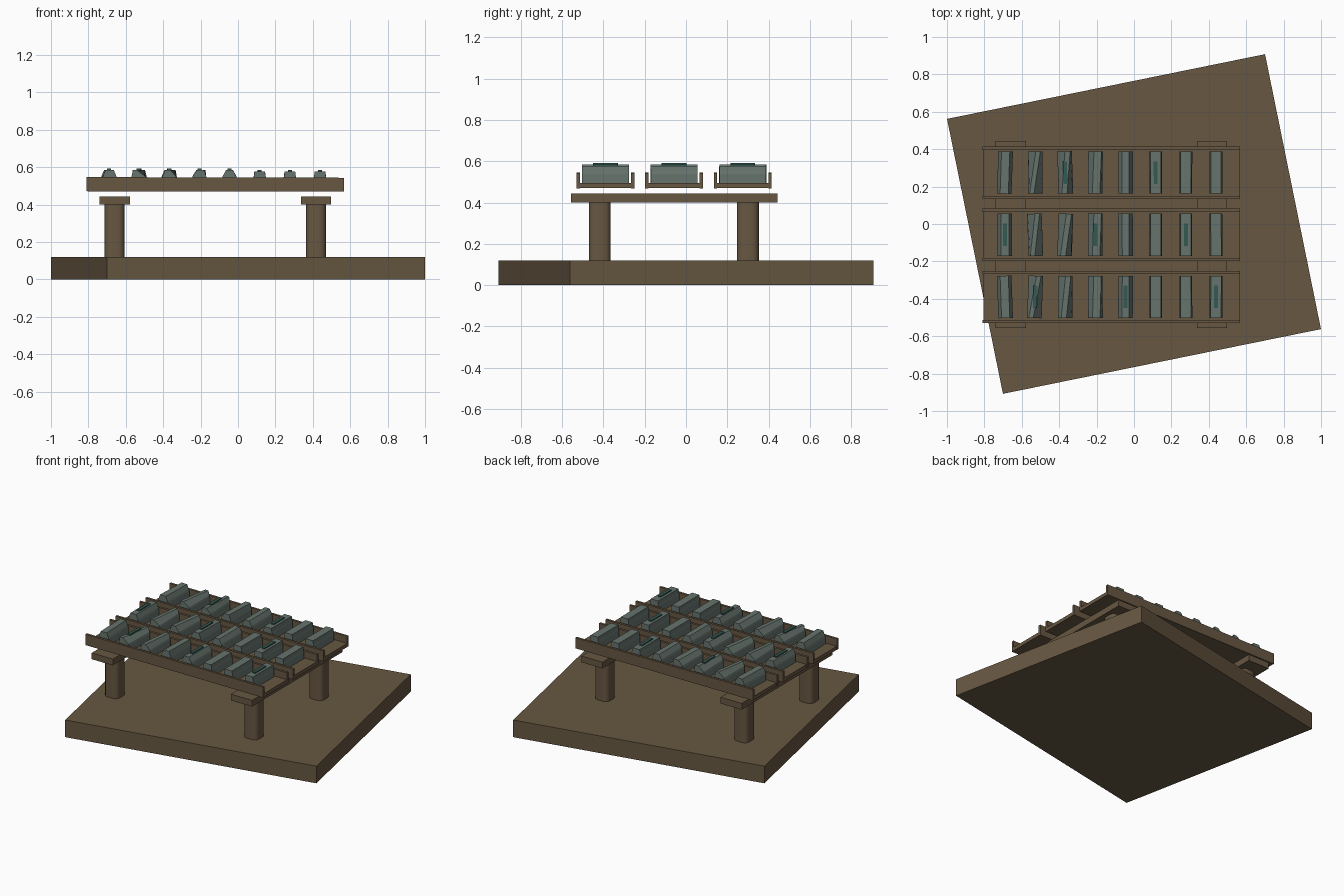
import bpy, bmesh, math

cube = bpy.data.objects.get("Cube")
if cube:
    bpy.data.objects.remove(cube, do_unlink=True)


def material(name, rgb):
    m = bpy.data.materials.new(name)
    m.use_nodes = True
    m.diffuse_color = (*rgb, 1)
    m.node_tree.nodes["Principled BSDF"].inputs["Base Color"].default_value = (*rgb, 1)
    return m


WOOD = material("brown wood", (0.135, 0.095, 0.054))
STONE = material("grey green stone", (0.135, 0.175, 0.155))
TEAL = material("dark teal", (0.035, 0.10, 0.085))


def finish(bm, name, mat, loc=(0, 0, 0), rot_z=0):
    bmesh.ops.recalc_face_normals(bm, faces=bm.faces)
    mesh = bpy.data.meshes.new(name)
    bm.to_mesh(mesh)
    bm.free()
    mesh.materials.append(mat)
    ob = bpy.data.objects.new(name, mesh)
    ob.location, ob.rotation_euler.z = loc, rot_z
    bpy.context.collection.objects.link(ob)
    return ob


def box(name, mat, size, loc, rot_z=0):
    bm = bmesh.new()
    bmesh.ops.create_cube(bm, size=1)
    bmesh.ops.scale(bm, vec=size, verts=bm.verts)
    return finish(bm, name, mat, loc, rot_z)


def post(name, loc, width, height):
    # Square column with rounded vertical corners
    bm = bmesh.new()
    bmesh.ops.create_cube(bm, size=1)
    bmesh.ops.scale(bm, vec=(width, width, height), verts=bm.verts)
    upright = [e for e in bm.edges if abs(e.verts[0].co.z - e.verts[1].co.z) > width]
    bmesh.ops.bevel(bm, geom=upright, offset=width * 0.3, segments=3, profile=0.5, affect='EDGES')
    ob = finish(bm, name, WOOD, loc)
    bpy.context.view_layer.objects.active = ob
    ob.select_set(True)
    bpy.ops.object.shade_smooth_by_angle(angle=math.radians(40))
    ob.select_set(False)


def ingot(name, loc, front, back, length, rot_z):
    # Bar lofted between a front and a back cross-section
    bm = bmesh.new()
    a, b = [[bm.verts.new((x, y, z)) for x, z in prof]
            for prof, y in ((front, -length / 2), (back, length / 2))]
    bm.faces.new(a)
    bm.faces.new(b)
    for i in range(len(a)):
        j = (i + 1) % len(a)
        bm.faces.new((a[i], a[j], b[j], b[i]))
    finish(bm, name, STONE, loc, rot_z)


def section(half, top_half, shift, height):
    return [(-half, 0), (half, 0), (half, 0.045), (half * 0.92, 0.058),
            (shift + top_half, height), (shift - top_half, height), (-half * 0.92, 0.058), (-half, 0.045)]


# Turned ground slab
box("ground_slab", WOOD, (1.735, 1.5, 0.12), (0, 0, 0.06), math.radians(11.5))

# Posts and cross beams
for side, x in (("right", -0.66), ("left", 0.417)):
    box(side + "_beam", WOOD, (0.163, 1.0, 0.044), (x, -0.057, 0.422))
    for end, y in (("front", -0.418), ("back", 0.3)):
        post(f"{end}_{side}_post", (x, y, 0.26), 0.106, 0.28)

# Ridge shift at the front and back end of each column's bars, and half width of the flat top
SHAPES = [(0, 0, 0.022), (-0.018, 0.016, 0.012), (-0.008, 0.016, 0.014), (0.004, 0.012, 0.02),
          (0, 0, 0.018), (0, 0, 0.028), (0, 0, 0.028), (0, 0, 0.028)]

# Three railed trays, each with eight bars
for row, (place, y) in enumerate((("back", 0.275), ("middle", -0.058), ("front", -0.39))):
    box(place + "_tray_floor", WOOD, (1.37, 0.276, 0.025), (-0.12, y, 0.482))
    for s in (-1, 1):
        rail = box(f"{place}_tray_{'front' if s < 0 else 'back'}_rail", WOOD,
                   (1.375, 0.016, 0.074), (-0.122, y + s * 0.132, 0.508))
        rail.rotation_euler.y = math.radians(0.15)
    for col, (f, b, top) in enumerate(SHAPES):
        x = -0.69 + col * 0.1612
        half = 0.039 if col < 5 else 0.034
        height = 0.09 if col < 5 else 0.083
        turn = math.radians((row + col) % 3 - 1) * (2 if col < 3 else 0.3)
        ingot(f"{place}_bar_{col + 1}", (x, y, 0.494), section(half, top, f, height),
              section(half, top, b, height), 0.226, turn)
        # Every third bar carries a teal strip
        if (col + row * 2) % 3 == 2:
            box(f"{place}_strip_{col + 1}", TEAL, (0.021, 0.12, 0.009),
                (x, y, 0.494 + height + 0.003), turn)
